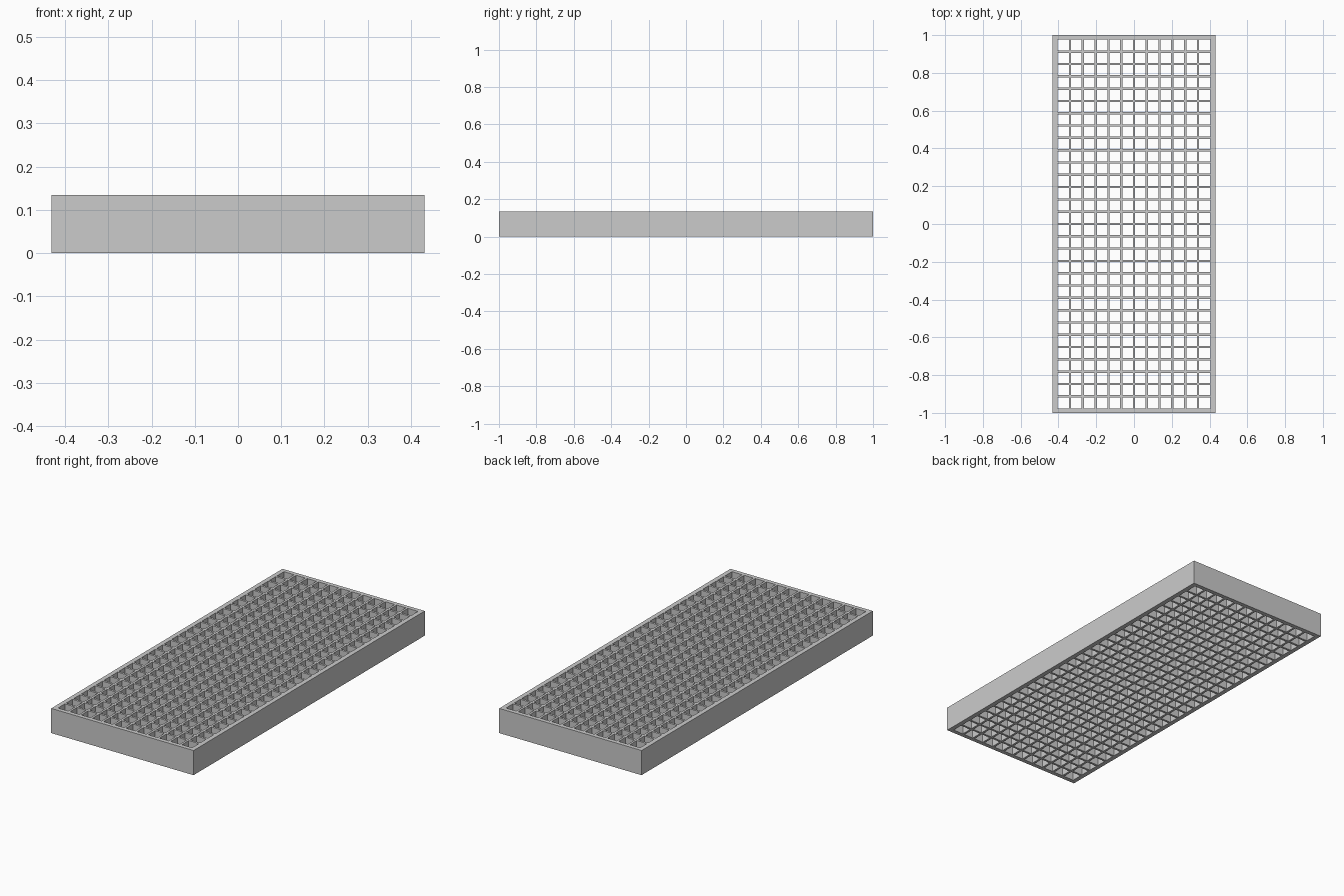
import bpy
import bmesh

WIDTH, LENGTH, HEIGHT = 0.862, 2.0, 0.135
INNER_W, INNER_L = 0.812, 1.954
COLUMNS, ROWS = 12, 30
BAR = 0.012

cube = bpy.data.objects.get("Cube")
if cube:
    bpy.data.objects.remove(cube, do_unlink=True)

# Plain grey metal
grey = bpy.data.materials.new("grey_metal")
grey.use_nodes = True
colour = (0.6, 0.6, 0.6, 1)
grey.diffuse_color = colour
grey.node_tree.nodes["Principled BSDF"].inputs["Base Color"].default_value = colour


def extruded_plan(name, xs, ys, solid):
    """Fill the plan cells chosen by solid(column, row) and extrude them upward."""
    bm = bmesh.new()
    corners = {}

    def corner(i, j):
        if (i, j) not in corners:
            corners[i, j] = bm.verts.new((xs[i], ys[j], 0))
        return corners[i, j]

    for i in range(len(xs) - 1):
        for j in range(len(ys) - 1):
            if solid(i, j):
                bm.faces.new([corner(i, j), corner(i + 1, j),
                              corner(i + 1, j + 1), corner(i, j + 1)])
    top = bmesh.ops.extrude_face_region(bm, geom=bm.faces[:], use_keep_orig=True)
    moved = [v for v in top["geom"] if isinstance(v, bmesh.types.BMVert)]
    bmesh.ops.translate(bm, verts=moved, vec=(0, 0, HEIGHT))
    bmesh.ops.recalc_face_normals(bm, faces=bm.faces[:])
    mesh = bpy.data.meshes.new(name)
    bm.to_mesh(mesh)
    bm.free()
    mesh.materials.append(grey)
    obj = bpy.data.objects.new(name, mesh)
    bpy.context.collection.objects.link(obj)
    return obj


def bar_edges(span, cells):
    """Both edges of every bar, with the span's two ends added."""
    edges = [-span / 2]
    for k in range(1, cells):
        centre = -span / 2 + k * span / cells
        edges += [centre - BAR / 2, centre + BAR / 2]
    return edges + [span / 2]


# Outer rim
extruded_plan("outer_frame",
              [-WIDTH / 2, -INNER_W / 2, INNER_W / 2, WIDTH / 2],
              [-LENGTH / 2, -INNER_L / 2, INNER_L / 2, LENGTH / 2],
              lambda i, j: (i, j) != (1, 1))

# Crossing bars: odd strips of the plan are bars, even strips are openings
extruded_plan("grating_bars",
              bar_edges(INNER_W, COLUMNS), bar_edges(INNER_L, ROWS),
              lambda i, j: i % 2 == 1 or j % 2 == 1)
